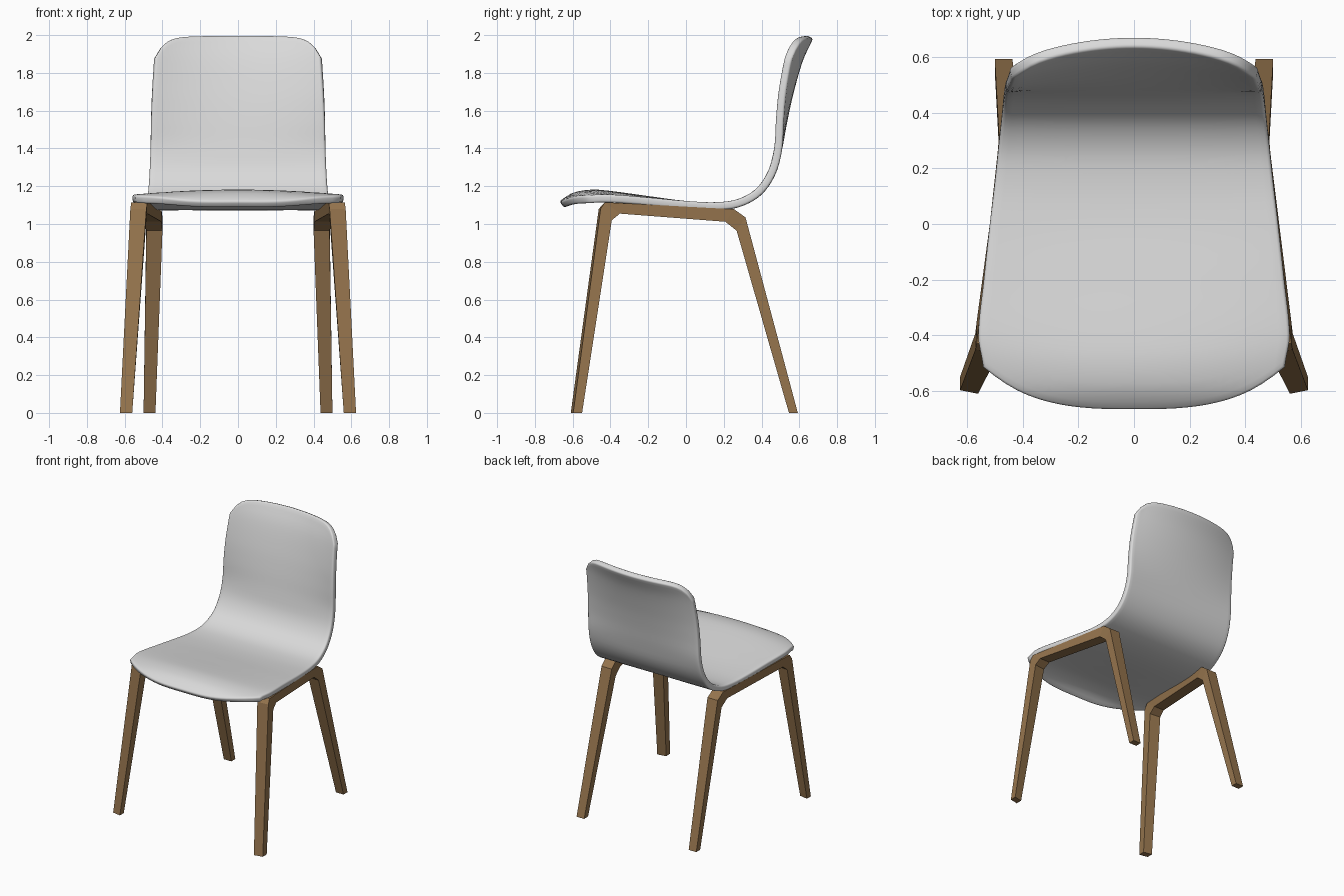
import bpy
from mathutils import Vector

if "Cube" in bpy.data.objects:
    bpy.data.objects.remove(bpy.data.objects["Cube"])


def material(name, rgb):
    m = bpy.data.materials.new(name)
    m.diffuse_color = (*rgb, 1.0)
    m.use_nodes = True
    m.node_tree.nodes["Principled BSDF"].inputs["Base Color"].default_value = m.diffuse_color
    return m


def add_object(name, verts, faces, mat):
    me = bpy.data.meshes.new(name)
    me.from_pydata(verts, [], faces)
    me.update()
    me.materials.append(mat)
    ob = bpy.data.objects.new(name, me)
    bpy.context.collection.objects.link(ob)
    return ob


SHELL = material("light grey plastic", (0.70, 0.70, 0.70))
WOOD = material("oak wood", (0.30, 0.175, 0.075))

# Seat shell stations, front to back: y, z, half width, edge offset in y, edge offset in z
stations = [Vector(p) for p in (
    (-0.67, 1.12, 0.535, 0, -0.03),
    (-0.60, 1.165, 0.535, 0, -0.035),
    (-0.50, 1.182, 0.545, 0, -0.03),
    (-0.40, 1.175, 0.56, 0, -0.02),
    (-0.20, 1.148, 0.54, 0, -0.008),
    (0.00, 1.122, 0.518, 0, 0),
    (0.15, 1.115, 0.50, 0, 0),
    (0.27, 1.13, 0.487, 0, 0),
    (0.37, 1.185, 0.475, 0, 0),
    (0.435, 1.28, 0.468, 0, 0),
    (0.467, 1.40, 0.463, 0, 0),
    (0.495, 1.55, 0.458, -0.02, 0),
    (0.528, 1.70, 0.45, -0.04, 0),
    (0.58, 1.88, 0.437, -0.06, 0),
    (0.635, 2.00, 0.43, -0.08, 0))]
arc = [0.0]
for a, b in zip(stations, stations[1:]):
    arc.append(arc[-1] + (b - a).length)
last = len(stations) - 1


def tangent(i):
    a, b = max(i - 1, 0), min(i + 1, last)
    return (stations[b] - stations[a]) / (arc[b] - arc[a])


def sample(s):
    """Smooth station at arc length s."""
    i = 0
    while i < last - 1 and s > arc[i + 1]:
        i += 1
    h = arc[i + 1] - arc[i]
    t = (s - arc[i]) / h
    return (stations[i] * (2*t**3 - 3*t*t + 1) + tangent(i) * h * (t**3 - 2*t*t + t)
            + stations[i + 1] * (3*t*t - 2*t**3) + tangent(i + 1) * h * (t**3 - t*t))


# Shell: one grid, trimmed at both ends for the rounded corners
COLS, ROWS = 28, 52
verts = []
for r in range(ROWS + 1):
    for c in range(COLS + 1):
        u = 2 * c / COLS - 1
        k = abs(u)
        start = 0.17 * k**3
        end = arc[-1] - 0.012 * k**2 - 0.12 * k**10
        y, z, w, dy, dz = sample(start + (end - start) * r / ROWS)
        verts.append((u * w, y + dy * u * u, z + dz * u * u))
n = COLS + 1
faces = [(r*n + c, r*n + c + 1, (r + 1)*n + c + 1, (r + 1)*n + c)
         for r in range(ROWS) for c in range(COLS)]
shell = add_object("seat_shell", verts, faces, SHELL)
shell.data.polygons.foreach_set("use_smooth", [True] * len(faces))
solid = shell.modifiers.new("thickness", 'SOLIDIFY')
solid.thickness = 0.042
solid.offset = -1
solid.use_even_offset = True
bev = shell.modifiers.new("rounded rim", 'BEVEL')
bev.width = 0.012
bev.segments = 3
bev.limit_method = 'ANGLE'
bev.angle_limit = 0.9

# Bent wooden frame sections: outer y, z, inner y, z, outer x, inner x, twist in y
sections = [
    (-0.597, 0, -0.550, 0, 0.625, 0.56, -0.013),
    (-0.452, 1.08, -0.393, 1.02, 0.57, 0.485, -0.010),
    (-0.43, 1.115, -0.35, 1.055, 0.565, 0.48, 0),
    (0.255, 1.078, 0.208, 1.012, 0.49, 0.405, 0),
    (0.315, 1.035, 0.268, 0.965, 0.485, 0.40, 0),
    (0.592, 0, 0.545, 0, 0.50, 0.437, 0)]


def leg_frame(name, side):
    vs = []
    for yo, zo, yi, zi, xo, xi, tw in sections:
        vs += [(side*xo, yo, zo), (side*xi, yo + tw, zo),
               (side*xi, yi + tw, zi), (side*xo, yi, zi)]
    fs = [(0, 1, 2, 3)]
    for i in range(len(sections) - 1):
        for j in range(4):
            k = (j + 1) % 4
            fs.append((4*i + k, 4*i + j, 4*i + 4 + j, 4*i + 4 + k))
    e = len(vs) - 4
    fs.append((e + 3, e + 2, e + 1, e))
    if side > 0:
        fs = [f[::-1] for f in fs]
    ob = add_object(name, vs, fs, WOOD)
    # keep every face pointing outward
    import bmesh
    bm = bmesh.new()
    bm.from_mesh(ob.data)
    bmesh.ops.recalc_face_normals(bm, faces=bm.faces)
    bm.to_mesh(ob.data)
    bm.free()


leg_frame("left_leg_frame", -1)
leg_frame("right_leg_frame", 1)
